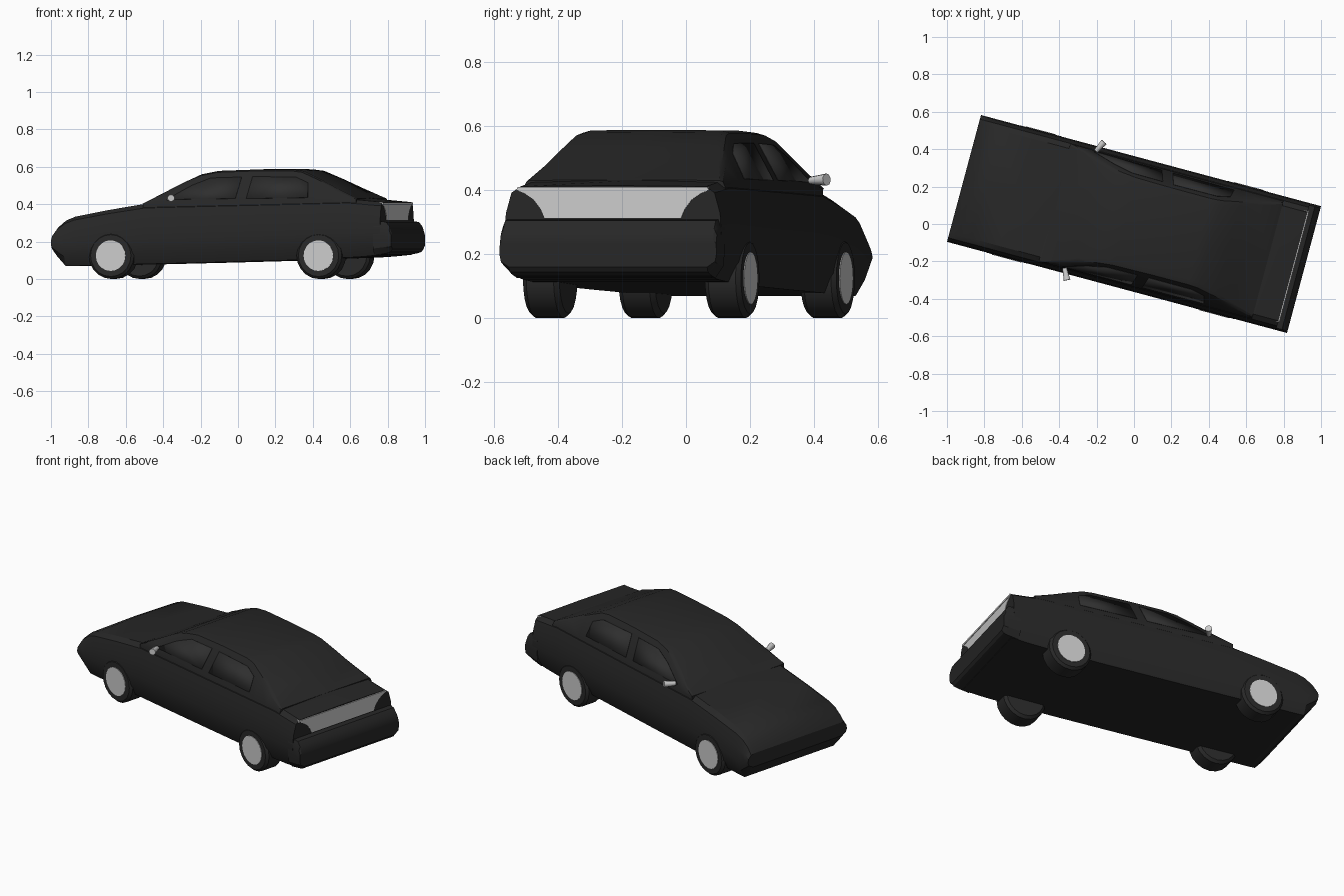
import bpy, bmesh
from math import radians, cos, sin, pi
from mathutils import Matrix, Vector

if "Cube" in bpy.data.objects:
    bpy.data.objects.remove(bpy.data.objects["Cube"])

YAW = radians(-15)   # the whole car is turned about z; parts are built along local x (nose at -x)


def material(name, value):
    m = bpy.data.materials.new(name)
    m.diffuse_color = (value, value, value, 1)
    m.use_nodes = True
    m.node_tree.nodes["Principled BSDF"].inputs["Base Color"].default_value = m.diffuse_color
    return m


PAINT = material("dark_paint", 0.02)
GLASS = material("dark_glass", 0.028)
RUBBER = material("rubber", 0.022)


def finish(bm, name, mat=None, angle=30):
    bmesh.ops.remove_doubles(bm, verts=bm.verts, dist=1e-5)
    bmesh.ops.recalc_face_normals(bm, faces=bm.faces)
    mesh = bpy.data.meshes.new(name)
    bm.to_mesh(mesh)
    bm.free()
    ob = bpy.data.objects.new(name, mesh)
    bpy.context.collection.objects.link(ob)
    ob.rotation_euler.z = YAW
    if mat:
        mesh.materials.append(mat)
    bpy.ops.object.select_all(action='DESELECT')
    ob.select_set(True)
    bpy.context.view_layer.objects.active = ob
    bpy.ops.object.shade_smooth_by_angle(angle=radians(angle))
    return ob


def loft(name, rings, mat, closed=True):
    """Skin a list of equal-length closed rings and cap both ends."""
    bm = bmesh.new()
    vs = [[bm.verts.new(p) for p in r] for r in rings]
    n = len(vs[0])
    for a, b in zip(vs, vs[1:]):
        for i in range(n):
            j = (i + 1) % n
            bm.faces.new((a[i], a[j], b[j], b[i]))
    bm.faces.new(vs[0])
    bm.faces.new(vs[-1])
    return finish(bm, name, mat)


def ring(x, half):
    """Mirror a half section (y >= 0, bottom to top) into a full ring."""
    return [(x, y, z) for y, z in half] + [(x, -y, z) for y, z in reversed(half) if y > 0]


# Lower body: width and height fraction of the section, lofted nose to tail
SECTION = [(0, 0), (0.315, 0), (0.344, 0.2), (0.351, 0.42), (0.346, 0.7), (0.328, 0.93), (0.30, 1)]


def body_ring(x, zb, zt, crown):
    return ring(x, [(w, zb + (zt - zb) * f) for w, f in SECTION] + [(0, zt + crown)])


BODY = [(-0.941, 0.155, 0.235, 0), (-0.915, 0.12, 0.275, 0.002), (-0.87, 0.07, 0.313, 0.006),
        (-0.82, 0.07, 0.333, 0.01), (-0.64, 0.075, 0.368, 0.012), (-0.43, 0.08, 0.402, 0.01),
        (-0.1, 0.088, 0.41, 0), (0.35, 0.1, 0.42, 0), (0.70, 0.115, 0.428, 0.008),
        (0.78, 0.12, 0.42, 0.008), (0.88, 0.13, 0.411, 0.003)]
loft("lower_body", [body_ring(*s) for s in BODY], PAINT)

# Rear bumper
BUMPER = [(0.84, 0.125, 0.312), (0.91, 0.138, 0.305), (0.93, 0.145, 0.28), (0.941, 0.16, 0.245)]
BUMPER_SECTION = [(0, 0), (0.32, 0), (0.346, 0.2), (0.351, 0.5), (0.349, 0.85), (0.34, 1), (0, 1)]
loft("rear_bumper", [ring(x, [(w, a + (b - a) * f) for w, f in BUMPER_SECTION])
                     for x, a, b in BUMPER], PAINT)

# Cabin: sides lean inwards with height
ROOF = [(-0.44, 0.404), (-0.34, 0.459), (-0.24, 0.514), (-0.14, 0.562), (-0.05, 0.58), (0.15, 0.587),
        (0.36, 0.588), (0.42, 0.58), (0.52, 0.536), (0.62, 0.487), (0.74, 0.432)]


def side_y(z):
    return 0.325 - (z - 0.41) * 0.5


def roof_z(x):
    for (a, za), (b, zb) in zip(ROOF, ROOF[1:]):
        if x <= b:
            return za + (zb - za) * (x - a) / (b - a)
    return ROOF[-1][1]


def cabin_ring(x, zt):
    k = min(1, max(0.02, (zt - 0.40) / 0.16))
    zs = zt - 0.028 * k
    return ring(x, [(0, 0.36), (0.325, 0.36), (0.325, min(0.41, zs)), (side_y(zs), zs),
                    (side_y(zs) - 0.012, zt - 0.01 * k), (side_y(zs) - 0.04 * k, zt - 0.002), (0, zt)])


loft("cabin", [cabin_ring(x, z) for x, z in ROOF], PAINT)


# Side windows, following the lean of the cabin
def side_window(name, outline, s):
    bm = bmesh.new()
    bm.faces.new([bm.verts.new((x, s * (side_y(z) + 0.0015), z)) for x, z in outline])
    ob = finish(bm, name, GLASS)
    solid = ob.modifiers.new("thickness", 'SOLIDIFY')
    solid.thickness = 0.002
    solid.offset = 0


for s, tag in ((-1, "near"), (1, "far")):
    side_window("front_window_" + tag, [(-0.31, 0.425), (0.07, 0.43), (0.09, 0.545), (-0.08, 0.54),
                                        (-0.18, 0.50)], s)
    side_window("rear_window_" + tag, [(0.13, 0.43), (0.47, 0.435), (0.46, 0.515), (0.39, 0.545),
                                       (0.15, 0.547)], s)

# Grey tail panel with curved ends, and the thin lip above it
end = [(0.305, 0.398), (0.285, 0.39), (0.255, 0.37), (0.232, 0.34), (0.22, 0.312)]
panel = [(y, z) for y, z in end] + [(-y, z) for y, z in reversed(end)]
loft("tail_panel", [[(x, y, z) for y, z in panel] for x in (0.86, 0.883)], None)
lip = [(-0.312, 0.398), (0.312, 0.398), (0.306, 0.409), (-0.306, 0.409)]
loft("tail_lip", [[(x, y, z) for y, z in lip] for x in (0.86, 0.886)], None)


# Wheels: faceted tyre with a plain disc hub
def disc_stack(name, x, s, profile, mat, sides=20):
    rings = [[(x + r * cos(2 * pi * i / sides), s * y, 0.125 + r * sin(2 * pi * i / sides))
              for i in range(sides)] for y, r in profile]
    loft(name, rings, mat)


for x, axle in ((-0.61, "front"), (0.54, "rear")):
    for s, tag in ((-1, "near"), (1, "far")):
        disc_stack(f"{axle}_tyre_{tag}", x, s, [(0.235, 0.11), (0.25, 0.125), (0.338, 0.125),
                                                (0.352, 0.112)], RUBBER)
        disc_stack(f"{axle}_hub_{tag}", x, s, [(0.34, 0.082), (0.355, 0.082)], None)

# Door mirrors: short tapered pods swept backwards
for s, tag in ((-1, "near"), (1, "far")):
    axis = Vector((0.45, 0.89 * s, 0.05))
    place = Matrix.Translation((-0.283, 0.353 * s, 0.431)) @ axis.to_track_quat('Z', 'Y').to_matrix().to_4x4()
    bm = bmesh.new()
    bmesh.ops.create_cone(bm, cap_ends=True, segments=10, radius1=0.012, radius2=0.019,
                          depth=0.066, matrix=place)
    finish(bm, "door_mirror_" + tag, None, 40)
